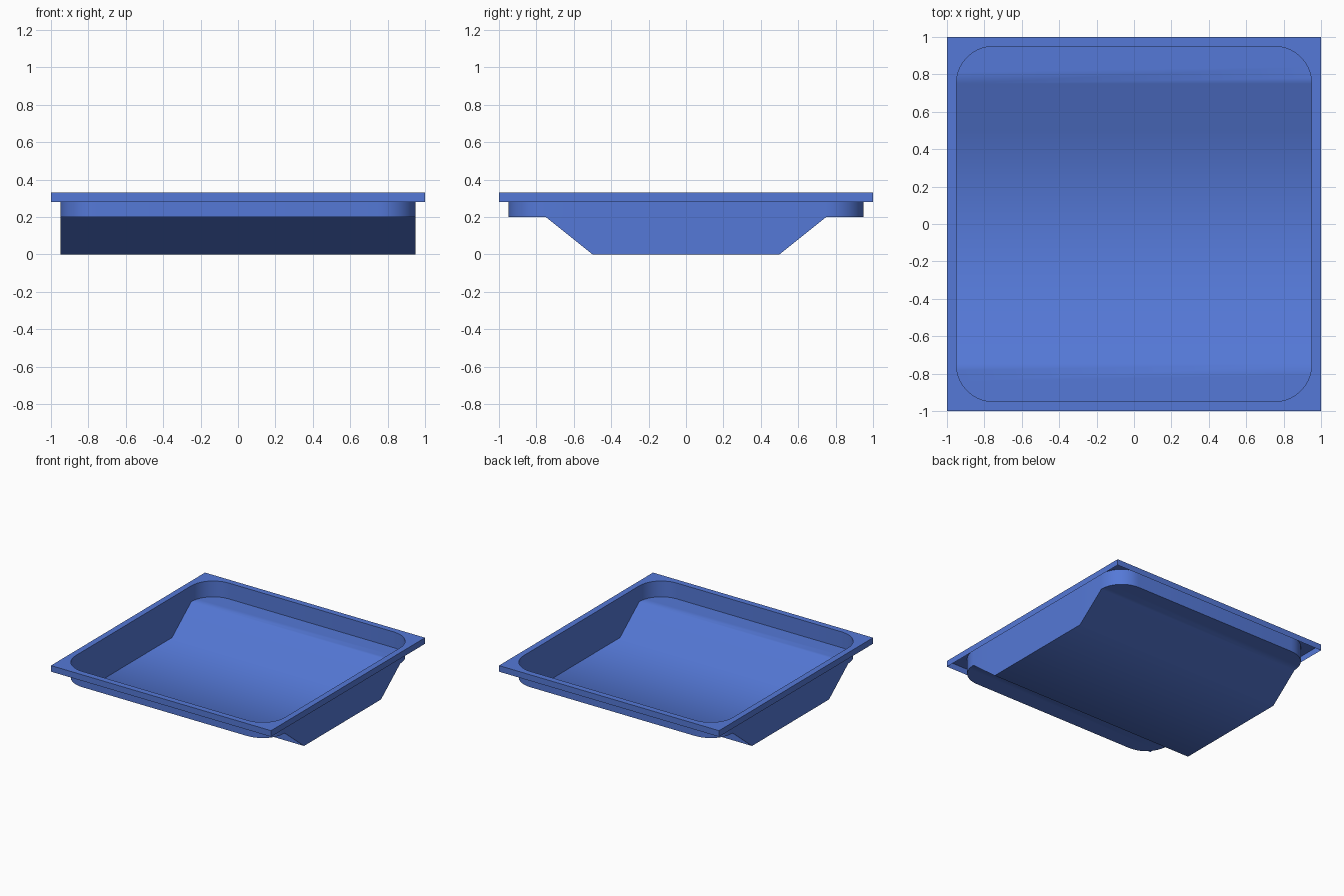
import bpy, bmesh, math

if "Cube" in bpy.data.objects:
    bpy.data.objects.remove(bpy.data.objects["Cube"])

R, HALF, IN = 0.2, 1.0, 0.95          # corner radius, rim half size, basin half size
TOP, LIP, LEDGE = 0.33, 0.28, 0.2     # rim top, lip bottom, ledge height
SEG = 10


def floor_z(y):
    return LEDGE * min(1, max(0, (abs(y) - 0.5) / 0.25))


# Rounded-square basin outline, counter-clockwise, with extra points where the floor bends
outline = []
for k, (sx, sy) in enumerate([(1, 1), (-1, 1), (-1, -1), (1, -1)]):
    for i in range(SEG + 1):
        a = math.pi / 2 * (k + i / SEG)
        outline.append((sx * (IN - R) + R * math.cos(a), sy * (IN - R) + R * math.sin(a), (sx, sy)))
    if k == 1:
        outline += [(-IN, 0.5, (-1, 1)), (-IN, -0.5, (-1, -1))]
    if k == 3:
        outline += [(IN, -0.5, (1, -1)), (IN, 0.5, (1, 1))]

bm = bmesh.new()
rim = [bm.verts.new((x, y, TOP)) for x, y, c in outline]
base = [bm.verts.new((x, y, floor_z(y))) for x, y, c in outline]
corners = [(1, 1), (-1, 1), (-1, -1), (1, -1)]
outer = {c: bm.verts.new((c[0] * HALF, c[1] * HALF, TOP)) for c in corners}
lip = {c: bm.verts.new((c[0] * HALF, c[1] * HALF, LIP)) for c in corners}

# Basin walls and flat rim top
n = len(outline)
for i in range(n):
    j = (i + 1) % n
    ci, cj = outline[i][2], outline[j][2]
    bm.faces.new((rim[i], rim[j], base[j], base[i]))
    ring = [rim[j], rim[i], outer[ci]]
    if ci != cj:
        ring.append(outer[cj])
    bm.faces.new(ring)

# Turned-down lip around the rim
for k in range(4):
    a, b = corners[k], corners[(k + 1) % 4]
    bm.faces.new((outer[b], outer[a], lip[a], lip[b]))

# Floor strips: ledge, slope, flat bottom, slope, ledge
for lo, hi in [(-IN, -0.75), (-0.75, -0.5), (-0.5, 0.5), (0.5, 0.75), (0.75, IN)]:
    bm.faces.new([v for v in base if lo - 1e-4 <= v.co.y <= hi + 1e-4])

bmesh.ops.recalc_face_normals(bm, faces=bm.faces)
bm.faces.ensure_lookup_table()
bottom = min(bm.faces, key=lambda f: f.calc_center_median().z)
if bottom.normal.z < 0:
    bmesh.ops.reverse_faces(bm, faces=bm.faces)

mesh = bpy.data.meshes.new("tray")
bm.to_mesh(mesh)
bm.free()
tray = bpy.data.objects.new("tray", mesh)
bpy.context.collection.objects.link(tray)

mat = bpy.data.materials.new("blue")
mat.diffuse_color = (0.09, 0.19, 0.68, 1)
mat.use_nodes = True
mat.node_tree.nodes["Principled BSDF"].inputs["Base Color"].default_value = mat.diffuse_color
mesh.materials.append(mat)

# Soft floor bends and corners, crisp wall edges
bpy.context.view_layer.objects.active = tray
tray.select_set(True)
bpy.ops.object.shade_smooth_by_angle(angle=math.radians(45))
